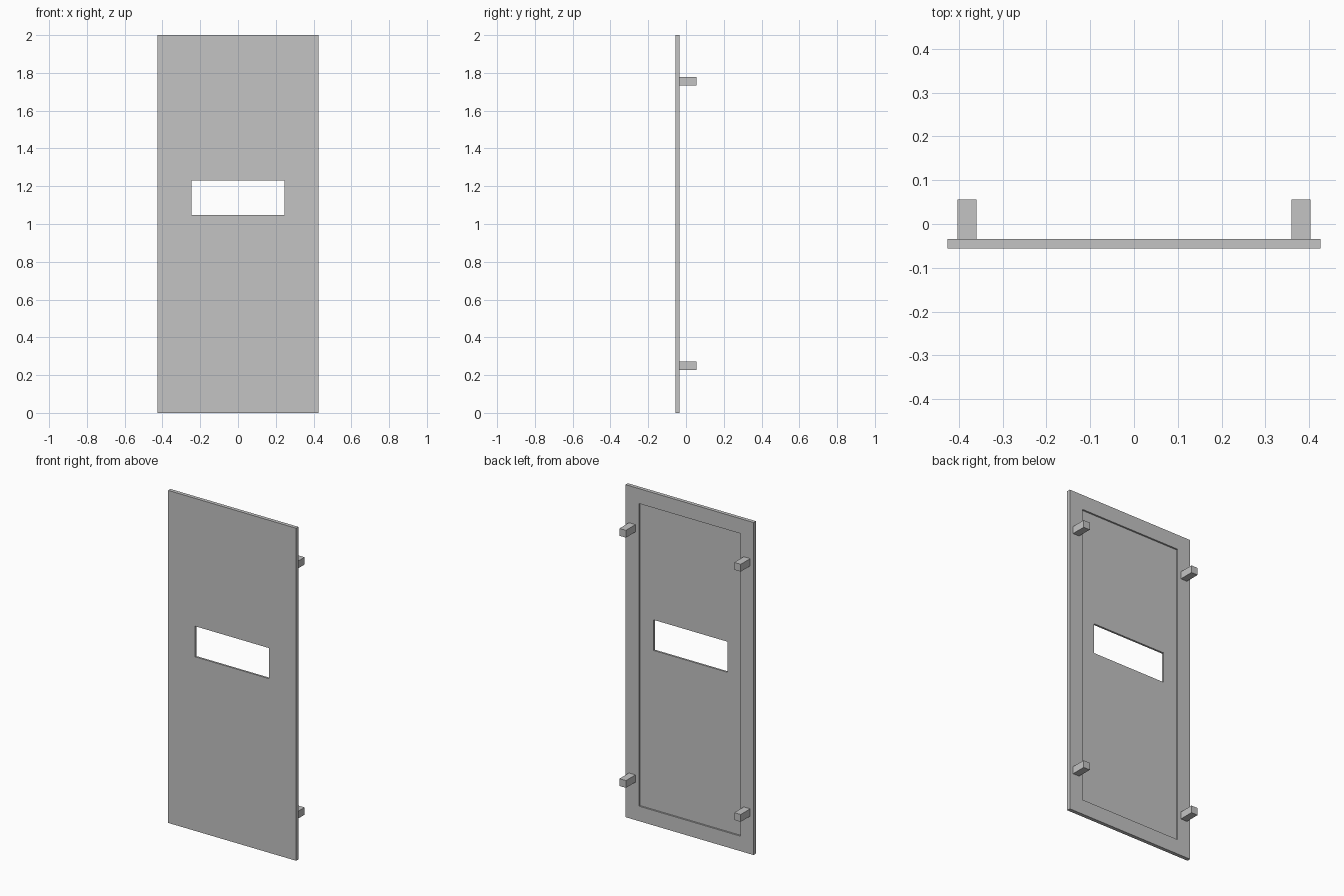
import bpy
import bmesh

cube = bpy.data.objects.get("Cube")
if cube:
    bpy.data.objects.remove(cube, do_unlink=True)

# Single light grey paint
PAINT = (0.552, 0.552, 0.552, 1)
grey = bpy.data.materials.new("light grey")
grey.use_nodes = True
grey.diffuse_color = PAINT
grey.node_tree.nodes["Principled BSDF"].inputs["Base Color"].default_value = PAINT

FRONT, FLOOR, BACK, TIP = -0.056, -0.044, -0.034, 0.056


def finish(name, bm):
    bmesh.ops.recalc_face_normals(bm, faces=bm.faces)
    mesh = bpy.data.meshes.new(name)
    bm.to_mesh(mesh)
    bm.free()
    mesh.materials.append(grey)
    obj = bpy.data.objects.new(name, mesh)
    bpy.context.collection.objects.link(obj)


def rectangle(bm, half_width, low, high, y):
    corners = ((-1, low), (1, low), (1, high), (-1, high))
    return [bm.verts.new((side * half_width, y, z)) for side, z in corners]


# Door panel: rectangular rings around the slot, with a shallow recess behind
bm = bmesh.new()
outer, recess, slot = (0.426, 0, 2), (0.338, 0.09, 1.91), (0.246, 1.047, 1.231)
rings = [rectangle(bm, *size, y) for size, y in (
    (slot, FRONT), (outer, FRONT), (outer, BACK),
    (recess, BACK), (recess, FLOOR), (slot, FLOOR))]
for a, b in zip(rings, rings[1:] + rings[:1]):
    for i in range(4):
        j = (i + 1) % 4
        bm.faces.new((a[i], a[j], b[j], b[i]))
finish("door_panel", bm)

# Four mounting pegs on the back
for level, z in (("lower", 0.25), ("upper", 1.755)):
    for side, x in (("left", 0.382), ("right", -0.382)):
        bm = bmesh.new()
        bmesh.ops.create_cube(bm, size=1)
        bmesh.ops.scale(bm, vec=(0.043, TIP - BACK, 0.044), verts=bm.verts)
        bmesh.ops.translate(bm, vec=(x, (TIP + BACK) / 2, z), verts=bm.verts)
        finish(f"{level}_{side}_peg", bm)
